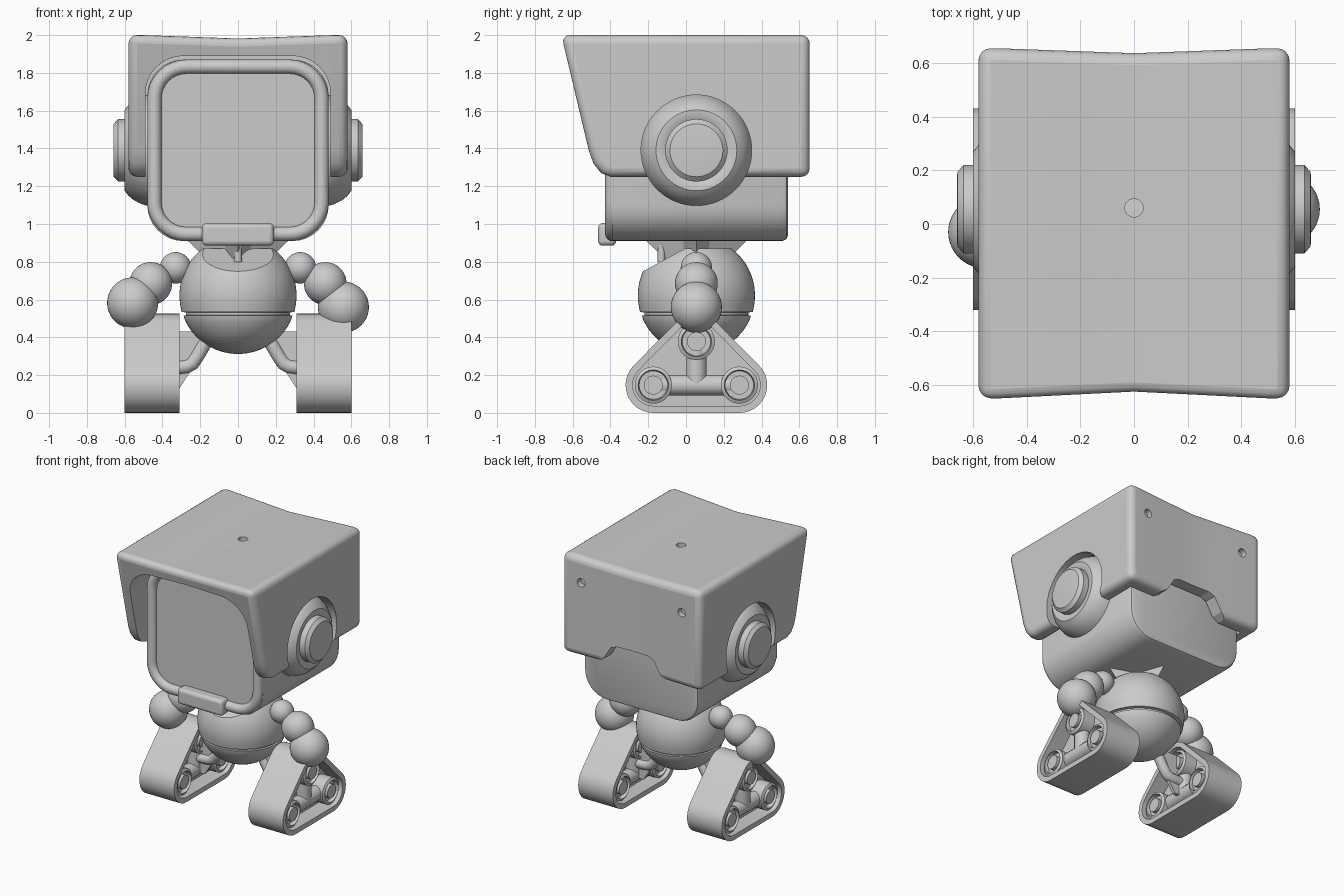
import bpy, bmesh, math
from mathutils import Vector, Matrix

if "Cube" in bpy.data.objects:
    bpy.data.objects.remove(bpy.data.objects["Cube"])

grey = bpy.data.materials.new("plain grey")
grey.use_nodes = True
grey.diffuse_color = (0.6, 0.6, 0.6, 1)
grey.node_tree.nodes["Principled BSDF"].inputs["Base Color"].default_value = (0.6, 0.6, 0.6, 1)
CY = 0.055  # depth of the body axis


def finish(name, bm, helper=False):
    bmesh.ops.recalc_face_normals(bm, faces=bm.faces)
    me = bpy.data.meshes.new(name)
    bm.to_mesh(me)
    bm.free()
    me.materials.append(grey)
    ob = bpy.data.objects.new(name, me)
    bpy.context.collection.objects.link(ob)
    ob.hide_render = helper
    if helper:
        ob.hide_viewport = True
        ob.display_type = 'WIRE'
    return ob


def smooth(ob, angle=35):
    bpy.ops.object.select_all(action='DESELECT')
    ob.select_set(True)
    bpy.context.view_layer.objects.active = ob
    bpy.ops.object.shade_smooth_by_angle(angle=math.radians(angle))
    return ob


def bevel(ob, width, segments=4):
    m = ob.modifiers.new("bevel", 'BEVEL')
    m.width, m.segments = width, segments
    m.angle_limit = math.radians(40)


def cut(ob, cutter):
    m = ob.modifiers.new("cut", 'BOOLEAN')
    m.object, m.operation, m.solver = cutter, 'DIFFERENCE', 'EXACT'


def loft(name, rings, helper=False):
    """Closed solid through rings holding the same number of points."""
    bm = bmesh.new()
    vs = [[bm.verts.new(p) for p in r] for r in rings]
    n = len(vs[0])
    for a, b in zip(vs, vs[1:]):
        for i in range(n):
            bm.faces.new((a[i], a[(i + 1) % n], b[(i + 1) % n], b[i]))
    bm.faces.new(vs[0])
    bm.faces.new(vs[-1])
    return finish(name, bm, helper)


def lathe(name, profile, centre, axis, steps=64, helper=False):
    """Turn (radius, height) points around an axis through centre."""
    turn = Vector((0, 0, 1)).rotation_difference(Vector(axis)).to_matrix()
    c = Vector(centre)
    ring = lambda r, h: [c + turn @ Vector((r * math.cos(t), r * math.sin(t), h))
                         for t in (math.tau * i / steps for i in range(steps))]
    return loft(name, [ring(r, h) for r, h in profile], helper)


def rounded(half, low, high, r, steps=8):
    """Rounded rectangle outline in x and z."""
    out = []
    for k, (x, z) in enumerate(((half - r, high - r), (r - half, high - r),
                                (r - half, low + r), (half - r, low + r))):
        for i in range(steps + 1):
            a = (k + i / steps) * math.pi / 2
            out.append((x + r * math.cos(a), z + r * math.sin(a)))
    return out


def tube(name, points, radius, cyclic=False):
    cu = bpy.data.curves.new(name, 'CURVE')
    cu.dimensions, cu.bevel_depth, cu.bevel_resolution = '3D', radius, 5
    cu.use_fill_caps = True
    sp = cu.splines.new('POLY')
    sp.points.add(len(points) - 1)
    for p, co in zip(sp.points, points):
        p.co = (*co, 1)
    sp.use_cyclic_u = cyclic
    sp.use_smooth = True
    cu.materials.append(grey)
    ob = bpy.data.objects.new(name, cu)
    bpy.context.collection.objects.link(ob)


def ball(name, centre, r):
    bm = bmesh.new()
    bmesh.ops.create_uvsphere(bm, u_segments=40, v_segments=24, radius=r,
                              matrix=Matrix.Translation(centre))
    return smooth(finish(name, bm))


# Helmet: slanted side profile, gently pinched towards the middle
side = [(-0.66, 2.0), (0.655, 2.0), (0.655, 1.25), (-0.40, 1.25),
        (-0.45, 1.27), (-0.49, 1.32), (-0.515, 1.39)]
rings = []
for x in (-0.58, -0.5, -0.3, -0.15, 0, 0.15, 0.3, 0.5, 0.58):
    k = 1 - min(1, abs(x) / 0.5)
    rings.append([(x, y + k * (0.025 if y < 0 else -0.018), z - (0.018 * k if z > 1.9 else 0))
                  for y, z in side])
helmet = loft("helmet", rings)
bevel(helmet, 0.045)
opening = rounded(0.49, 0.5, 1.89, 0.2)
cut(helmet, loft("opening_cutter", [[(x, y, z) for x, z in opening] for y in (-1, 0.55)], True))
notch = [(-0.29, 1.2), (0.29, 1.2), (0.29, 1.25), (0.24, 1.28), (0.18, 1.38), (0.13, 1.4),
         (-0.13, 1.4), (-0.18, 1.38), (-0.24, 1.28), (-0.29, 1.25)]
cut(helmet, loft("notch_cutter", [[(x, y, z) for x, z in notch] for y in (0.4, 0.8)], True))
rod = [(1, 0), (1, 1)]
for x in (-0.42, 0.42):
    cut(helmet, lathe("screw_cutter", [(0.032, 0), (0.032, 0.2)], (x, 0.61, 1.81), (0, 1, 0), 24, True))
cut(helmet, lathe("antenna_cutter", [(0.034, 0), (0.034, 0.3)], (0, 0.06, 1.85), (0, 0, 1), 24, True))
for s in (-1, 1):
    cut(helmet, lathe("ear_cutter", [(0.293, 0), (0.293, 0.3)], (s * 0.47, CY, 1.39), (s, 0, 0), 64, True))
smooth(helmet)

# Head with tubular screen frame and chin latch
rings = []
for y, inset in ((-0.39, 0), (0.51, 0), (0.532, 0.01), (0.54, 0.03)):
    rings.append([(x, y, z) for x, z in rounded(0.48 - inset, 0.91 + inset, 1.87 - inset, 0.19 - inset)])
smooth(loft("head", rings))
tube("screen_frame", [(x, -0.39, z) for x, z in rounded(0.443, 0.947, 1.833, 0.17)], 0.038, True)
latch = loft("chin_latch", [[(x, y, z) for y, z in ((-0.465, 0.885), (-0.37, 0.885), (-0.37, 1.005), (-0.465, 1.005))]
                            for x in (-0.19, 0.19)])
bevel(latch, 0.025)
smooth(latch)

# Neck: four pointed collar and a thin post
star = lambda tip, inner, z: [((tip, inner)[i % 2] * math.cos(i * math.pi / 4),
                               CY + (tip, inner)[i % 2] * math.sin(i * math.pi / 4), z) for i in range(8)]
loft("neck_collar", [star(0.1, 0.08, 0.75), star(0.27, 0.1, 0.915)])
smooth(lathe("neck_post", [(0.02, 0), (0.02, 0.12)], (0, -0.13, 0.8), (0, 0, 1), 16))

# Body: ball with a waist groove, flat top and slanted chest
R, ZC = 0.31, 0.622
arc = [(R * math.cos(a), R * math.sin(a)) for a in (math.radians(d) for d in range(-88, 89, 4))]
lower = [p for p in arc if p[1] < -0.12]
upper = [p for p in arc if p[1] > -0.08]
groove = [(0.288, -0.107), (0.275, -0.105), (0.275, -0.09), (0.299, -0.088)]
body = lathe("body", lower + groove + upper, (0, CY, ZC), (0, 0, 1))
bm = bmesh.new()
bm.from_mesh(body.data)
for co, no in (((0, 0, 0.87), (0, 0, 1)), ((0, -0.23, 0.748), (0, -0.106, 0.195))):
    r = bmesh.ops.bisect_plane(bm, geom=bm.verts[:] + bm.edges[:] + bm.faces[:],
                               plane_co=co, plane_no=no, clear_outer=True)
    bmesh.ops.holes_fill(bm, edges=[e for e in bm.edges if e.is_boundary])
bmesh.ops.recalc_face_normals(bm, faces=bm.faces)
bm.to_mesh(body.data)
bm.free()
smooth(body, 25)

# Tracked feet share one outline around three wheels
WHEELS = [Vector((CY + 0.228, 0.147)), Vector((CY, 0.378)), Vector((CY - 0.228, 0.147))]


def track(r, x):
    out = []
    for w, start, end in zip(WHEELS, (-90, 45, 135), (45, 135, 270)):
        for i in range(13):
            a = math.radians(start + (end - start) * i / 12)
            out.append((x, w.x + r * math.cos(a), w.y + r * math.sin(a)))
    return out


for s, sidename in ((1, "left"), (-1, "right")):
    # Ear: shallow dome with a chamfered disc
    ear = [(0.293, 0), (0.285, 0.03), (0.265, 0.07), (0.24, 0.1), (0.214, 0.12), (0.19, 0.12), (0.165, 0.11),
           (0.165, 0.155), (0.14, 0.178), (0.125, 0.18)]
    smooth(lathe(sidename + "_ear", ear, (s * 0.48, CY, 1.39), (s, 0, 0)), 25)

    # Arm of three balls
    hand_y, hand_z = (CY, 0.56) if s > 0 else (-0.03, 0.582)
    ball(sidename + "_shoulder", (s * 0.33, CY, 0.768), 0.083)
    ball(sidename + "_forearm", (s * 0.462, (CY + hand_y) / 2, 0.685), 0.113)
    ball(sidename + "_hand", (s * 0.558, hand_y, hand_z), 0.135)

    # Track belt, recessed on both faces
    rings = [track(r, s * x) for r, x in ((0.11, 0.43), (0.11, 0.31), (0.147, 0.31),
                                          (0.147, 0.6), (0.11, 0.6), (0.11, 0.48))]
    smooth(loft(sidename + "_track", rings))
    for i, w in enumerate(WHEELS):
        wheel = [(0.05, -0.13), (0.05, -0.1), (0.075, -0.1), (0.08, -0.13), (0.098, -0.12),
                 (0.098, 0.12), (0.08, 0.13), (0.075, 0.1), (0.05, 0.1), (0.05, 0.13)]
        smooth(lathe(f"{sidename}_wheel_{i + 1}", wheel, (s * 0.455, w.x, w.y), (1, 0, 0), 40))
    for x in (0.4, 0.51):
        tube(sidename + "_wheel_bar", [(s * x, CY - 0.2, 0.147), (s * x, CY + 0.2, 0.147)], 0.055)
        tube(sidename + "_wheel_post", [(s * x, CY, 0.147), (s * x, CY, 0.36)], 0.055)

    # Bent leg and bracket joining foot and body
    leg = [(0.42, 0.24), (0.31, 0.24), (0.27, 0.245), (0.24, 0.262), (0.215, 0.3), (0.18, 0.36), (0.14, 0.42)]
    tube(sidename + "_leg", [(s * x, CY, z) for x, z in leg], 0.037)
    bracket = [(0.42, 0.43), (0.12, 0.43), (0.16, 0.36), (0.31, 0.13), (0.42, 0.13)]
    loft(sidename + "_bracket", [[(s * x, y, z) for x, z in bracket] for y in (CY - 0.012, CY + 0.012)])
